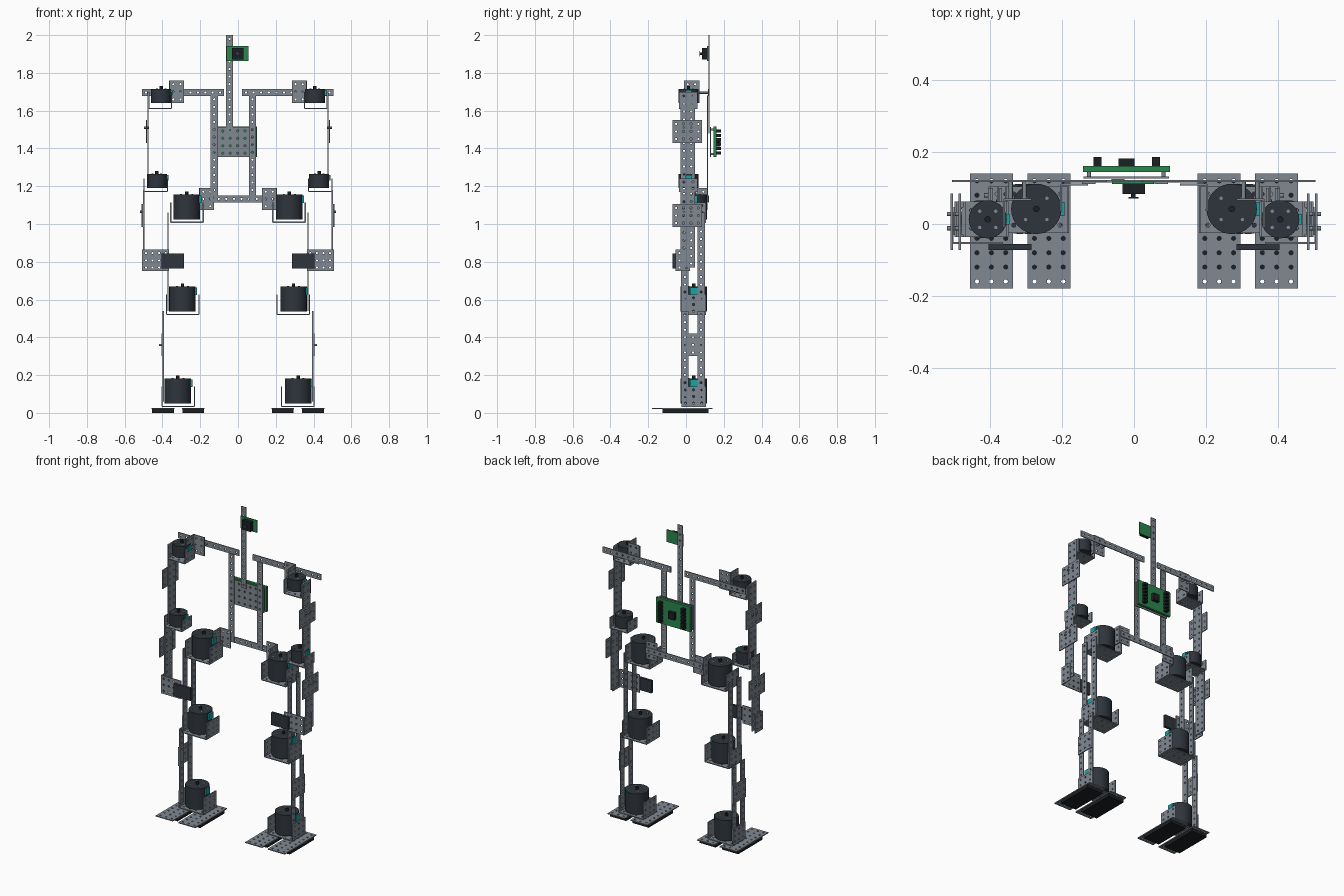
import bpy, bmesh, math
from mathutils import Matrix, Vector

if "Cube" in bpy.data.objects:
    bpy.data.objects.remove(bpy.data.objects["Cube"])


def material(name, rgb):
    m = bpy.data.materials.new(name)
    m.diffuse_color = (*rgb, 1)
    m.use_nodes = True
    m.node_tree.nodes["Principled BSDF"].inputs["Base Color"].default_value = m.diffuse_color
    return m


STEEL = material("steel_grey", (0.22, 0.25, 0.285))
DARK = material("motor_dark", (0.028, 0.036, 0.046))
BLACK = material("black_plastic", (0.012, 0.014, 0.017))
GREEN = material("board_green", (0.025, 0.24, 0.075))
TEAL = material("connector_teal", (0.01, 0.36, 0.36))
T = 0.006  # sheet metal thickness


def finish(name, bm, mat):
    bmesh.ops.recalc_face_normals(bm, faces=bm.faces)
    me = bpy.data.meshes.new(name)
    bm.to_mesh(me)
    bm.free()
    me.materials.append(mat)
    ob = bpy.data.objects.new(name, me)
    bpy.context.collection.objects.link(ob)
    return ob


def place(axis, u, v, d):
    return {"x": (d, u, v), "y": (u, d, v), "z": (u, v, d)}[axis]


def plate(name, axis, d, u0, u1, v0, v1, pitch=0.04):
    """Perforated sheet across the given axis at depth d."""
    u0, u1, v0, v1 = min(u0, u1), max(u0, u1), min(v0, v1), max(v0, v1)
    nu, nv = max(1, round((u1 - u0) / pitch)), max(1, round((v1 - v0) / pitch))
    a, b = (u1 - u0) / nu / 2, (v1 - v0) / nv / 2
    ring = [(1, 0), (1, 1), (0, 1), (-1, 1), (-1, 0), (-1, -1), (0, -1), (1, -1)]
    bm = bmesh.new()
    for i in range(nu):
        for j in range(nv):
            cu, cv = u0 + (2 * i + 1) * a, v0 + (2 * j + 1) * b
            out = [bm.verts.new(place(axis, cu + p * a, cv + q * b, d)) for p, q in ring]
            inn = [bm.verts.new(place(axis, cu + 0.006 * math.cos(k * math.pi / 4),
                                      cv + 0.006 * math.sin(k * math.pi / 4), d)) for k in range(8)]
            for k in range(8):
                n = (k + 1) % 8
                bm.faces.new((out[k], out[n], inn[n], inn[k]))
    bmesh.ops.remove_doubles(bm, verts=bm.verts, dist=0.0005)
    ob = finish(name, bm, STEEL)
    mod = ob.modifiers.new("thickness", "SOLIDIFY")
    mod.thickness = T
    mod.offset = 0
    return ob


def box(name, lo, hi, mat):
    lo, hi = Vector(lo), Vector(hi)
    size = [abs(c) for c in hi - lo]
    bm = bmesh.new()
    bmesh.ops.create_cube(bm, size=1, matrix=Matrix.Translation((lo + hi) / 2) @ Matrix.Diagonal((*size, 1)))
    return finish(name, bm, mat)


def cylinder(name, c, r, h, mat, axis="z", sides=32):
    rot = {"x": Matrix.Rotation(math.pi / 2, 4, "Y"), "y": Matrix.Rotation(math.pi / 2, 4, "X"),
           "z": Matrix.Identity(4)}[axis]
    bm = bmesh.new()
    bmesh.ops.create_cone(bm, cap_ends=True, segments=sides, radius1=r, radius2=r, depth=h,
                          matrix=Matrix.Translation(c) @ rot)
    for f in bm.faces:
        f.smooth = len(f.verts) == 4
    for e in bm.edges:
        e.smooth = all(len(f.verts) == 4 for f in e.link_faces)
    return finish(name, bm, mat)


def motor(name, x, y, z0, z1, r):
    # can, shaft, cap screws and the connector on the +x side
    cylinder(name, (x, y, (z0 + z1) / 2), r, z1 - z0, DARK)
    cylinder(name + "_shaft", (x, y, z1 + 0.007), 0.009, 0.018, BLACK, sides=16)
    for k in range(4):
        t = math.pi / 4 + k * math.pi / 2
        cylinder(name + "_screw", (x + r * 0.6 * math.cos(t), y + r * 0.6 * math.sin(t), z1),
                 0.005, 0.004, STEEL, sides=8)
    box(name + "_connector", (x + r - 0.025, y - r * 0.28, z1 - r * 0.65),
        (x + r + 0.008, y + r * 0.28, z1 - 0.005), TEAL)


def u_bracket(name, xi, xo, y0, y1, z0, zi, zo):
    plate(name + "_base", "z", z0, xi, xo, y0, y1)
    plate(name + "_inner_cheek", "x", xi, y0, y1, z0, zi)
    plate(name + "_outer_cheek", "x", xo, y0, y1, z0, zo)


def screw(name, c, axis, length=0.02):
    cylinder(name, c, 0.006, length, STEEL, axis, 8)


for s, side in ((-1, "left_"), (1, "right_")):
    # feet: two perforated plates with soles
    for x0, x1 in ((0.177, 0.297), (0.337, 0.457)):
        plate(side + "foot_plate", "z", 0.024, s * x0, s * x1, -0.18, 0.14)
        box(side + "foot_sole", (s * (x0 + 0.003), -0.125, 0), (s * (x1 - 0.003), 0.12, 0.021), BLACK)

    # leg motors in their U brackets
    for part, cx, z0 in (("ankle", 0.318, 0.05), ("knee", 0.294, 0.537), ("hip", 0.272, 1.025)):
        motor(side + part + "_motor", s * cx, 0.042, z0, z0 + 0.132, 0.07)
        u_bracket(side + part + "_bracket", s * (cx - 0.088), s * (cx + 0.084),
                  -0.025, 0.105, z0 - 0.016, z0 + 0.09, z0 + 0.09)

    # paired leg bars and shin joining plate
    for y0 in (-0.026, 0.06):
        plate(side + "shin_bar", "x", s * 0.396, y0, y0 + 0.04, 0.06, 0.54)
        plate(side + "thigh_bar", "x", s * 0.371, y0, y0 + 0.04, 0.54, 1.06)
    plate(side + "shin_joint", "x", s * 0.403, -0.026, 0.1, 0.3, 0.42)
    for y in (-0.006, 0.08):
        screw(side + "shin_screw", (s * 0.405, y, 0.36), "x", 0.024)

    # hip angle bracket tying the leg to the pelvis
    plate(side + "hip_angle_back", "y", 0.11, s * 0.128, s * 0.203, 1.075, 1.19)
    plate(side + "hip_angle_flange", "x", s * 0.203, 0.035, 0.11, 1.075, 1.19)

    # shoulder and elbow motors
    motor(side + "shoulder_motor", s * 0.407, 0.013, 1.64, 1.715, 0.053)
    u_bracket(side + "shoulder_bracket", s * 0.352, s * 0.472, -0.036, 0.062, 1.612, 1.70, 1.70)
    motor(side + "elbow_motor", s * 0.43, 0.013, 1.19, 1.265, 0.053)
    u_bracket(side + "elbow_bracket", s * 0.373, s * 0.497, -0.036, 0.062, 1.172, 1.24, 1.24)

    # shoulder angle bracket with standoffs to the collar bar
    plate(side + "shoulder_angle_front", "y", 0.068, s * 0.285, s * 0.362, 1.64, 1.76)
    plate(side + "shoulder_angle_flange", "x", s * 0.362, -0.01, 0.068, 1.64, 1.76)
    for x in (0.305, 0.343):
        screw(side + "shoulder_standoff", (s * x, 0.092, 1.695), "y", 0.05)

    # arm bars with square joining plates
    plate(side + "upper_arm_bar", "x", s * 0.477, -0.03, 0.047, 1.2, 1.7)
    plate(side + "forearm_bar", "x", s * 0.499, -0.03, 0.047, 0.77, 1.18)
    for part, x, z in (("upper_arm", 0.485, 1.49), ("forearm", 0.507, 1.045)):
        plate(side + part + "_joint", "x", s * x, -0.072, 0.085, z - 0.06, z + 0.06)
        for y in (-0.012, 0.028):
            screw(side + part + "_screw", (s * x, y, z + 0.02), "x", 0.026)

    # hand angle bracket and gripper pad
    plate(side + "hand_plate", "y", -0.053, s * 0.365, s * 0.505, 0.75, 0.865)
    plate(side + "hand_flange", "x", s * 0.505, -0.053, 0.022, 0.75, 0.865)
    box(side + "gripper", (s * 0.285, -0.072, 0.765), (s * 0.405, -0.056, 0.845), DARK)

# torso frame: collar bars, uprights, pelvis bar, mast
plate("left_collar_bar", "y", 0.12, -0.507, -0.075, 1.677, 1.715)
plate("right_collar_bar", "y", 0.12, 0.022, 0.505, 1.677, 1.715)
plate("left_upright", "y", 0.114, -0.145, -0.107, 1.12, 1.68)
plate("right_upright", "y", 0.114, 0.057, 0.095, 1.12, 1.68)
plate("pelvis_bar", "y", 0.119, -0.203, 0.2, 1.114, 1.152)
plate("mast", "y", 0.122, -0.063, -0.026, 1.48, 2.0)
plate("chest_plate", "y", 0.129, -0.14, 0.097, 1.355, 1.513)

# controller board with chip and pin headers
box("controller_board", (-0.142, 0.145, 1.355), (0.1, 0.162, 1.515), GREEN)
box("controller_chip", (-0.043, 0.162, 1.41), (0.001, 0.182, 1.456), BLACK)
for x in (-0.102, 0.061):
    for k in range(6):
        z = 1.377 + k * 0.023
        box("pin_header", (x - 0.011, 0.162, z - 0.008), (x + 0.011, 0.186, z + 0.008), BLACK)
for x in (-0.125, 0.082):
    for z in (1.37, 1.5):
        screw("board_standoff", (x, 0.138, z), "y", 0.02)

# camera head
box("camera_board", (-0.061, 0.111, 1.864), (0.056, 0.118, 1.942), GREEN)
box("camera_body", (-0.032, 0.084, 1.872), (0.03, 0.112, 1.932), BLACK)
cylinder("camera_lens_stem", (-0.002, 0.08, 1.902), 0.006, 0.012, BLACK, "y", 12)
cylinder("camera_lens", (-0.002, 0.073, 1.902), 0.014, 0.003, DARK, "y", 20)
